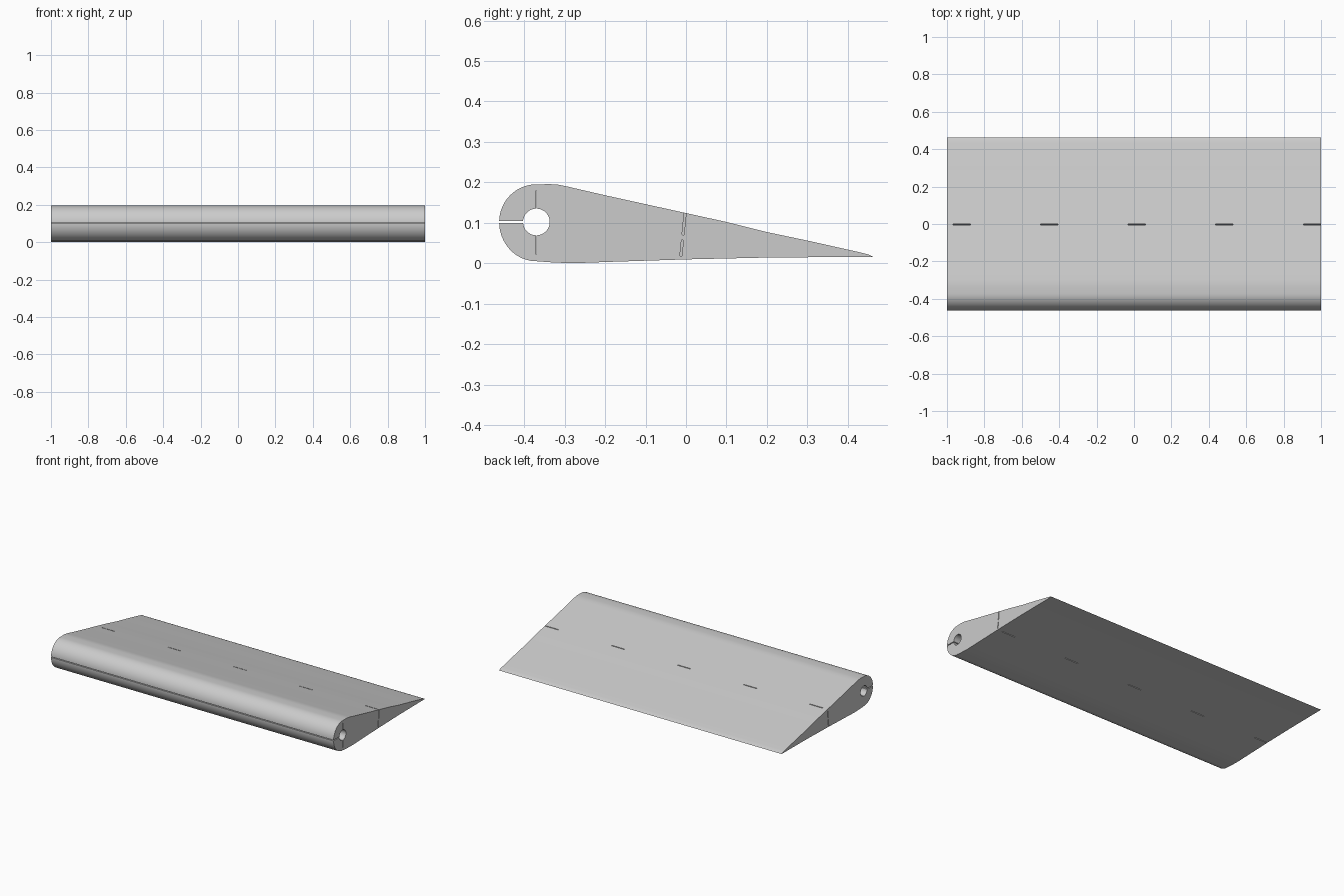
import bpy, bmesh, math
from mathutils import Matrix, Vector

if "Cube" in bpy.data.objects:
    bpy.data.objects.remove(bpy.data.objects["Cube"])

grey = bpy.data.materials.new("light_grey")
grey.use_nodes = True
COLOR = (0.6, 0.6, 0.6, 1)
grey.diffuse_color = COLOR
grey.node_tree.nodes["Principled BSDF"].inputs["Base Color"].default_value = COLOR


def make_object(name, bm):
    bmesh.ops.recalc_face_normals(bm, faces=bm.faces)
    mesh = bpy.data.meshes.new(name)
    bm.to_mesh(mesh)
    bm.free()
    obj = bpy.data.objects.new(name, mesh)
    bpy.context.collection.objects.link(obj)
    mesh.materials.append(grey)
    return obj


def arc(cy, cz, ry, rz, start, end, steps):
    angles = [math.radians(start + (end - start) * i / steps) for i in range(steps + 1)]
    return [(cy + ry * math.cos(a), cz + rz * math.sin(a)) for a in angles]


# Side profile: rounded nose, slit into the rod bore, tapering tail
SPAR_Y, MID_Z = -0.37, 0.103
nose_top = arc(SPAR_Y, MID_Z, 0.092, 0.093, 178.5, 90, 20)
upper = [(-0.335, 0.1965), (-0.315, 0.195), (-0.295, 0.191), (-0.2, 0.169),
         (0, 0.125), (0.1, 0.103), (0.2, 0.078), (0.3, 0.057), (0.43, 0.028),
         (0.45, 0.023), (0.462, 0.017)]
lower = [(0.2, 0.015), (0, 0.0105), (-0.2, 0.004), (-0.28, 0.001), (-0.33, 0.003)]
nose_bottom = arc(SPAR_Y, MID_Z, 0.092, 0.097, 270, 181.5, 20)
bore = arc(SPAR_Y, MID_Z, 0.033, 0.033, -176, 176, 40)
profile = nose_top + upper + lower + nose_bottom + bore
base = min(z for y, z in profile)

bm = bmesh.new()
face = bm.faces.new([bm.verts.new((-1, y, z - base)) for y, z in profile])
result = bmesh.ops.extrude_face_region(bm, geom=[face])
bmesh.ops.translate(bm, vec=(2, 0, 0),
                    verts=[v for v in result["geom"] if isinstance(v, bmesh.types.BMVert)])
wing = make_object("wing_section", bm)

# Thin cutters for the hinge pockets and the slits beside the bore
cut = bmesh.new()


def slit(x0, x1, z0, z1, y, thick, lean=0.0):
    size = Vector((x1 - x0, thick, z1 - z0))
    middle = Matrix.Translation(((x0 + x1) / 2, y + lean * (z0 + z1) / 2, (z0 + z1) / 2))
    tilt = Matrix.Rotation(-math.atan(lean), 4, 'X')
    bmesh.ops.create_cube(cut, size=1, matrix=middle @ tilt @ Matrix.Diagonal(size.to_4d()))


HINGE = dict(y=-0.0145, thick=0.005, lean=0.1)
for i in range(5):
    start = 0.905 - 0.468 * i
    slit(start, 1.02 if i == 0 else start + 0.093, 0.07, 0.2, **HINGE)
    slit(-1.02 if i == 0 else -start - 0.093, -start, -0.05, 0.057, **HINGE)
slit(-1.05, -0.985, 0.07, 0.112, **HINGE)
slit(0.985, 1.05, 0.018, 0.057, **HINGE)
for z0, z1 in ((0.125, 0.18), (0.022, 0.08)):
    slit(-1.1, 1.1, z0, z1, SPAR_Y, 0.0015)
cutter = make_object("slit_cutter", cut)
cutter.hide_render = True

boolean = wing.modifiers.new("slits", 'BOOLEAN')
boolean.operation = 'DIFFERENCE'
boolean.solver = 'EXACT'
boolean.object = cutter
bpy.context.view_layer.objects.active = wing
wing.select_set(True)
bpy.ops.object.modifier_apply(modifier=boolean.name)
bpy.data.objects.remove(cutter)

bpy.ops.object.shade_smooth_by_angle(angle=math.radians(30))
